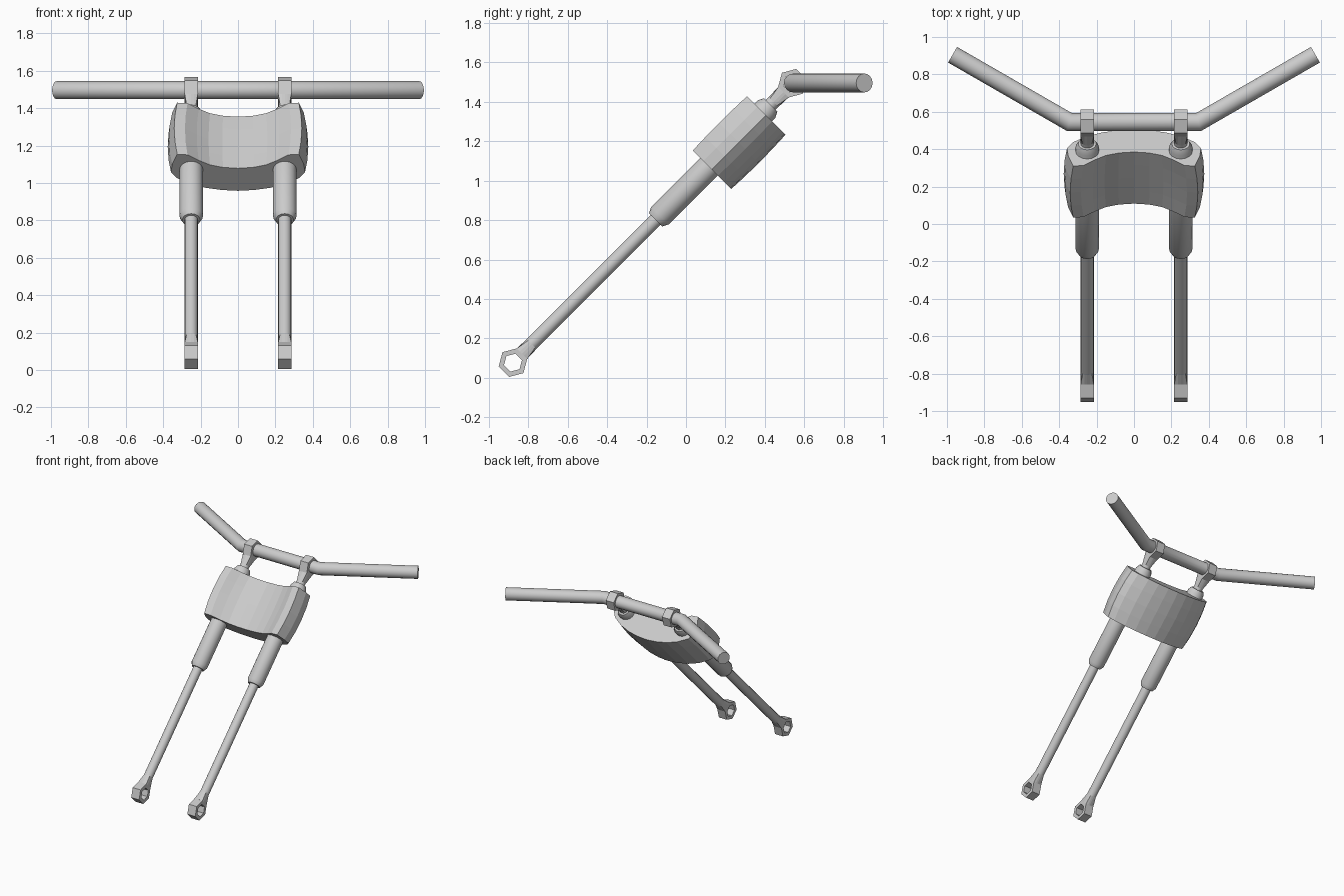
import bpy, bmesh
from math import sin, cos, radians, pi
from mathutils import Matrix, Vector

if "Cube" in bpy.data.objects:
    bpy.data.objects.remove(bpy.data.objects["Cube"])

# Fork frame: origin at the lower eyelet, local z runs up the fork, local -y faces front
FORK = Matrix.Translation((0, -0.878, 0.077)) @ Matrix.Rotation(radians(-45), 4, 'X')
TOP = 2.005
SIDES = 16


def loft(name, rings, matrix=Matrix(), closed=False, smooth=True):
    """Skin a list of equal-length point rings; cap the ends or join them."""
    bm = bmesh.new()
    loops = [[bm.verts.new(matrix @ Vector(p)) for p in r] for r in rings]
    n = len(loops[0])
    pairs = list(zip(loops, loops[1:]))
    if closed:
        pairs.append((loops[-1], loops[0]))
    for a, b in pairs:
        for i in range(n):
            j = (i + 1) % n
            bm.faces.new((a[i], a[j], b[j], b[i]))
    if not closed:
        bm.faces.new(loops[0])
        bm.faces.new(loops[-1])
    bmesh.ops.recalc_face_normals(bm, faces=bm.faces)
    me = bpy.data.meshes.new(name)
    bm.to_mesh(me)
    bm.free()
    ob = bpy.data.objects.new(name, me)
    bpy.context.collection.objects.link(ob)
    if smooth:
        bpy.ops.object.select_all(action='DESELECT')
        ob.select_set(True)
        bpy.context.view_layer.objects.active = ob
        bpy.ops.object.shade_smooth_by_angle(angle=radians(30))
    return ob


def circle(x, r, z):
    return [(x + r * cos(a), r * sin(a), z)
            for a in (2 * pi * i / SIDES for i in range(SIDES))]


def rect(x, wx, wy, z):
    pts = []
    for i in range(SIDES):
        c, s = cos(2 * pi * i / SIDES), sin(2 * pi * i / SIDES)
        k = max(abs(c), abs(s))
        pts.append((x + wx / 2 * c / k, wy / 2 * s / k, z))
    return pts


def hexagon(x, r, z):
    return [(x, r * cos(k * pi / 3), z + r * sin(k * pi / 3)) for k in range(6)]


for side, sx in (("left", -0.25), ("right", 0.25)):
    # hexagonal eyelets and the necks joining them to the rod
    for end, z, d in (("lower", 0, 1), ("upper", TOP, -1)):
        loft(f"{side}_{end}_eyelet",
             [hexagon(sx - 0.035, 0.075, z), hexagon(sx + 0.035, 0.075, z),
              hexagon(sx + 0.035, 0.047, z), hexagon(sx - 0.035, 0.047, z)],
             FORK, closed=True, smooth=False)
        loft(f"{side}_{end}_neck",
             [rect(sx, 0.07, 0.075, z + d * 0.065), circle(sx, 0.035, z + d * 0.135)],
             FORK, smooth=False)
    # inner rod
    loft(f"{side}_fork_rod", [circle(sx, 0.035, 0.135), circle(sx, 0.035, TOP - 0.135)], FORK)
    # outer sleeve with chamfered ends
    loft(f"{side}_fork_sleeve",
         [circle(sx, r, z) for r, z in ((0.048, 1.025), (0.063, 1.055),
                                        (0.063, 1.82), (0.048, 1.85))], FORK)

# curved front cover: half cross-section (x, y) from front centre to back centre
half = [(0, -0.01), (0.08, -0.017), (0.15, -0.036), (0.21, -0.07), (0.27, -0.112),
        (0.325, -0.116), (0.352, -0.04), (0.358, 0.02), (0.325, 0.065), (0.25, 0.11),
        (0.17, 0.138), (0.085, 0.154), (0, 0.16)]
section = half + [(-x, y) for x, y in half[-2:0:-1]]
cover = []
for z, k in ((1.406, 1), (1.50, 1.037), (1.60, 1.05), (1.70, 1.037), (1.796, 1)):
    cover.append([(x * k, y * (1 + (k - 1) * 0.7), z) for x, y in section])
loft("front_cover", cover, FORK, smooth=False)

# swept-back handlebar, mitred at both bends
bar = []
for x, y, deg, k in ((-0.97, 0.905, -30, 1), (-0.345, 0.545, -15, 1 / cos(radians(15))),
                     (0.345, 0.545, 15, 1 / cos(radians(15))), (0.97, 0.905, 30, 1)):
    h = radians(deg)
    bar.append([(x - sin(h) * k * u, y + cos(h) * k * u, 1.496 + v)
                for u, v, _ in circle(0, 0.048, 0)])
loft("handlebar", bar)
